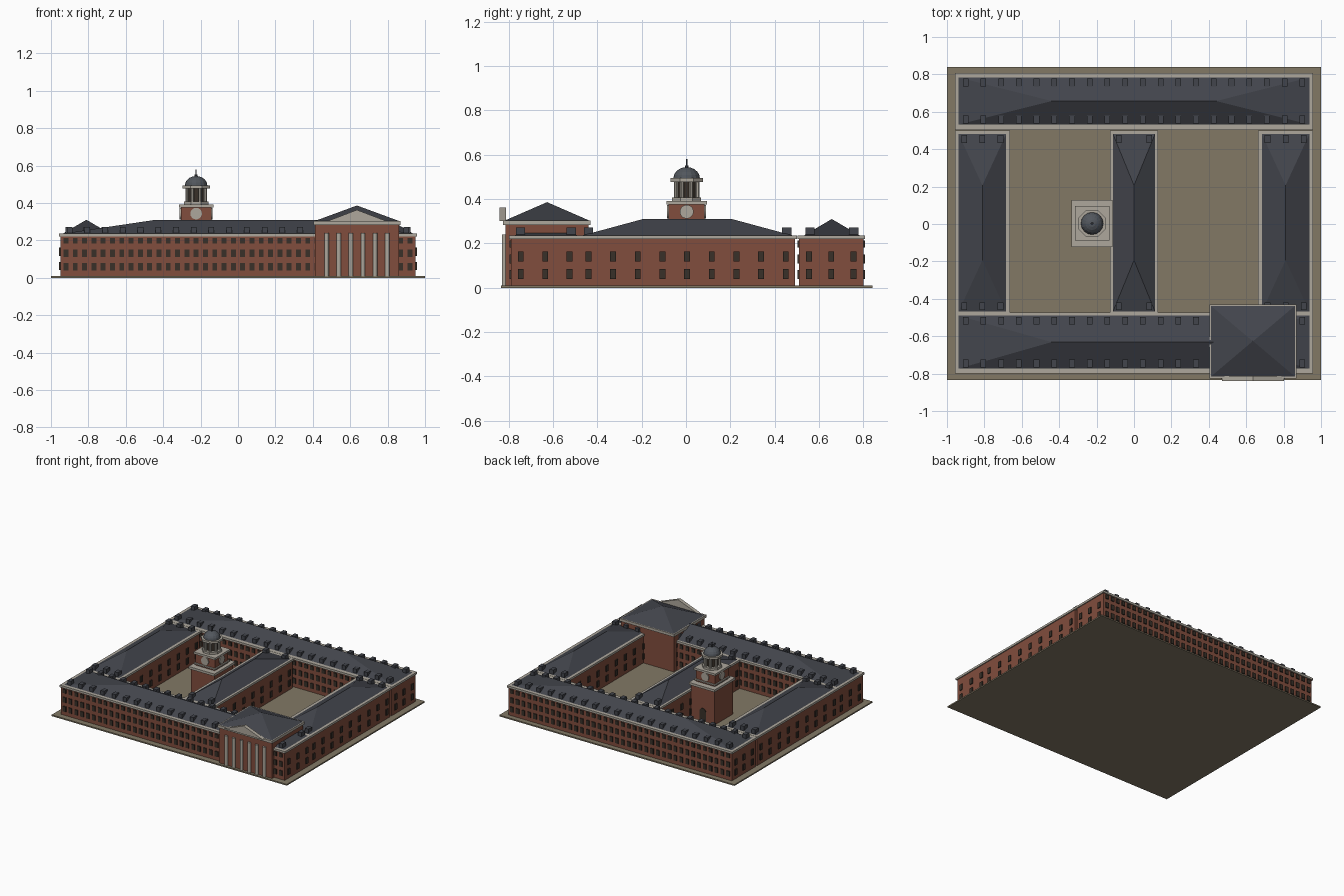
import bpy, bmesh, math
from mathutils import Matrix, Vector

if "Cube" in bpy.data.objects:
    bpy.data.objects.remove(bpy.data.objects["Cube"])


def material(name, rgb):
    m = bpy.data.materials.new(name)
    m.diffuse_color = (*rgb, 1)
    m.use_nodes = True
    m.node_tree.nodes["Principled BSDF"].inputs["Base Color"].default_value = m.diffuse_color
    return m


BRICK = material("brick", (0.22, 0.075, 0.047))
STONE = material("stone", (0.42, 0.39, 0.335))
ROOF = material("slate", (0.055, 0.059, 0.072))
DOME = material("dome_lead", (0.085, 0.095, 0.11))
GLASS = material("window_dark", (0.04, 0.03, 0.022))
EARTH = material("earth", (0.225, 0.19, 0.13))


def finish(name, bm, mat):
    bmesh.ops.recalc_face_normals(bm, faces=bm.faces)
    me = bpy.data.meshes.new(name)
    bm.to_mesh(me)
    bm.free()
    me.materials.append(mat)
    ob = bpy.data.objects.new(name, me)
    bpy.context.collection.objects.link(ob)
    return ob


def boxes(name, items, mat):
    """items: (x0, x1, y0, y1, z0, z1) extents, merged in one object"""
    bm = bmesh.new()
    for x0, x1, y0, y1, z0, z1 in items:
        mtx = Matrix.Translation(((x0 + x1) / 2, (y0 + y1) / 2, (z0 + z1) / 2))
        bmesh.ops.create_cube(bm, size=1, matrix=mtx @ Matrix.Diagonal((x1 - x0, y1 - y0, z1 - z0, 1)))
    return finish(name, bm, mat)


def box_at(x, y, z, sx, sy, sz):
    return (x - sx / 2, x + sx / 2, y - sy / 2, y + sy / 2, z - sz / 2, z + sz / 2)


def hip_roof(name, x0, x1, y0, y1, z0, z1, ridge, axis):
    """hipped roof with a ridge of half length `ridge` along the axis"""
    cx, cy = (x0 + x1) / 2, (y0 + y1) / 2
    d = Vector((ridge, 0, 0)) if axis == 'x' else Vector((0, ridge, 0))
    top = Vector((cx, cy, z1))
    bm = bmesh.new()
    pts = [(x0, y0, z0), (x1, y0, z0), (x1, y1, z0), (x0, y1, z0), top - d, top + d]
    bmesh.ops.convex_hull(bm, input=[bm.verts.new(p) for p in pts])
    return finish(name, bm, ROOF)


def cylinders(name, items, mat, sides=12, axis='z'):
    """items: (centre, radius, length)"""
    rot = {'z': Matrix(), 'x': Matrix.Rotation(math.pi / 2, 4, 'Y'), 'y': Matrix.Rotation(math.pi / 2, 4, 'X')}[axis]
    turn = Matrix.Rotation(math.pi / sides, 4, 'Z')
    bm = bmesh.new()
    for c, r, h in items:
        bmesh.ops.create_cone(bm, cap_ends=True, segments=sides, radius1=r, radius2=r, depth=h,
                              matrix=Matrix.Translation(c) @ rot @ turn)
    return finish(name, bm, mat)


def spread(a, b, n):
    return [a + (b - a) * i / (n - 1) for i in range(n)]


# ground slab
boxes("ground", [(-1, 1, -0.835, 0.84, 0, 0.01)], EARTH)

# wings: name, wall extents, roof extents, ridge axis, half ridge
wings = [
    ("front_wing", (-0.95, 0.95, -0.79, -0.48), (-0.937, 0.937, -0.773, -0.49), 'x', 0.44),
    ("back_wing", (-0.95, 0.95, 0.51, 0.80), (-0.937, 0.937, 0.532, 0.783), 'x', 0.44),
    ("left_wing", (-0.95, -0.67, -0.48, 0.492), (-0.937, -0.684, -0.467, 0.48), 'y', 0.2),
    ("right_wing", (0.67, 0.95, -0.48, 0.492), (0.684, 0.937, -0.467, 0.48), 'y', 0.2),
    ("middle_wing", (-0.12, 0.12, -0.48, 0.492), (-0.112, 0.112, -0.467, 0.48), 'y', 0.2),
]
LONG_ROWS = [(0.06, 0.04), (0.13, 0.04), (0.197, 0.03)]
SIDE_ROWS = [(0.063, 0.045), (0.14, 0.045)]
W = 0.026   # window width
for name, (x0, x1, y0, y1), roof, axis, ridge in wings:
    boxes(name + "_walls", [(x0, x1, y0, y1, 0.01, 0.22)], BRICK)
    e = 0.008
    boxes(name + "_cornice", [(x0 - e, x1 + e, y0 - e, y1 + e, 0.22, 0.236)], STONE)
    hip_roof(name + "_roof", *roof, 0.236, 0.31, ridge, axis)
    win = []
    if axis == 'x':
        for x in spread(-0.92, 0.92, 38):
            win += [box_at(x, y, z, W, 0.014, h) for y in (y0, y1) for z, h in LONG_ROWS]
        ends = spread(y0 + 0.045, y1 - 0.045, 3)
        win += [box_at(x, y, z, 0.014, W, h) for x in (x0, x1) for y in ends for z, h in SIDE_ROWS]
        dorm = [(x, y) for x in spread(-0.9, 0.9, 20) for y in (roof[2] + 0.027, roof[3] - 0.027)]
    else:
        for y in spread(-0.44, 0.45, 9):
            win += [box_at(x, y, z, 0.014, W, h) for x in (x0, x1) for z, h in SIDE_ROWS]
        n = 2 if name == "middle_wing" else 3
        dorm = [(x, y) for x in spread(roof[0] + 0.03, roof[1] - 0.03, n) for y in (-0.44, 0.455)]
    boxes(name + "_windows", win, GLASS)
    boxes(name + "_dormers", [box_at(x, y, 0.253, 0.03, 0.042, 0.036) for x, y in dorm], ROOF)

# entrance pavilion
PX = 0.636
boxes("pavilion_walls", [(PX - 0.224, PX + 0.224, -0.815, -0.44, 0.01, 0.285)], BRICK)
boxes("pavilion_cornice", [(PX - 0.232, PX + 0.232, -0.825, -0.43, 0.283, 0.304)], STONE)
hip_roof("pavilion_roof", PX - 0.224, PX + 0.224, -0.815, -0.438, 0.304, 0.386, 0.001, 'x')
cylinders("pavilion_columns", [((x, -0.819, 0.125), 0.012, 0.23) for x in spread(0.474, 0.798, 6)], STONE)

# triangular pediment slab
bm = bmesh.new()
tri = [(PX - 0.165, 0.3), (PX + 0.165, 0.3), (PX, 0.363)]
bmesh.ops.convex_hull(bm, input=[bm.verts.new((x, y, z)) for x, z in tri for y in (-0.84, -0.812)])
finish("pediment", bm, STONE)

# clock tower
TX, TY = -0.224, 0.003


def tower_block(name, hx, hy, z0, z1, mat):
    boxes(name, [(TX - hx, TX + hx, TY - hy, TY + hy, z0, z1)], mat)


tower_block("tower_base", 0.1, 0.112, 0.01, 0.27, BRICK)
tower_block("tower_base_cornice", 0.11, 0.126, 0.27, 0.288, STONE)
tower_block("tower_clock_stage", 0.081, 0.081, 0.288, 0.376, BRICK)
tower_block("tower_clock_sill", 0.09, 0.09, 0.298, 0.308, STONE)
tower_block("tower_clock_cornice", 0.092, 0.092, 0.376, 0.392, STONE)
cylinders("clock_faces_y", [((TX, TY + s * 0.083, 0.343), 0.031, 0.01) for s in (-1, 1)], STONE, 24, 'y')
cylinders("clock_faces_x", [((TX + s * 0.083, TY, 0.343), 0.031, 0.01) for s in (-1, 1)], STONE, 24, 'x')

# arched doors at the foot of the tower
cylinders("tower_arch_tops", [((TX, TY + s * 0.112, 0.085), 0.028, 0.008) for s in (-1, 1)], GLASS, 16, 'y')
boxes("tower_arch_doors", [box_at(TX, TY + s * 0.112, 0.047, 0.055, 0.008, 0.075) for s in (-1, 1)], GLASS)

# octagonal lantern
cylinders("lantern_base", [((TX, TY, 0.399), 0.071, 0.018)], STONE, 8)
cylinders("lantern_core", [((TX, TY, 0.44), 0.046, 0.08)], GLASS, 8)
cylinders("lantern_columns", [((TX + 0.053 * math.cos(a), TY + 0.053 * math.sin(a), 0.44), 0.0095, 0.08)
                              for a in [math.pi / 8 + i * math.pi / 4 for i in range(8)]], STONE, 8)
cylinders("lantern_cornice", [((TX, TY, 0.486), 0.079, 0.016)], STONE, 8)

# dome and finial
bm = bmesh.new()
prof = [bm.verts.new((TX + 0.06 * math.cos(t), TY, 0.493 + 0.051 * math.sin(t))) for t in spread(0, math.pi / 2, 6)]
edges = [bm.edges.new(p) for p in zip(prof, prof[1:])]
bmesh.ops.spin(bm, geom=prof + edges, cent=(TX, TY, 0), axis=(0, 0, 1), angle=2 * math.pi, steps=16)
bmesh.ops.remove_doubles(bm, verts=bm.verts, dist=0.0005)
finish("dome", bm, DOME)
cylinders("finial", [((TX, TY, 0.56), 0.003, 0.04), ((TX, TY, 0.546), 0.008, 0.01)], ROOF, 8)
